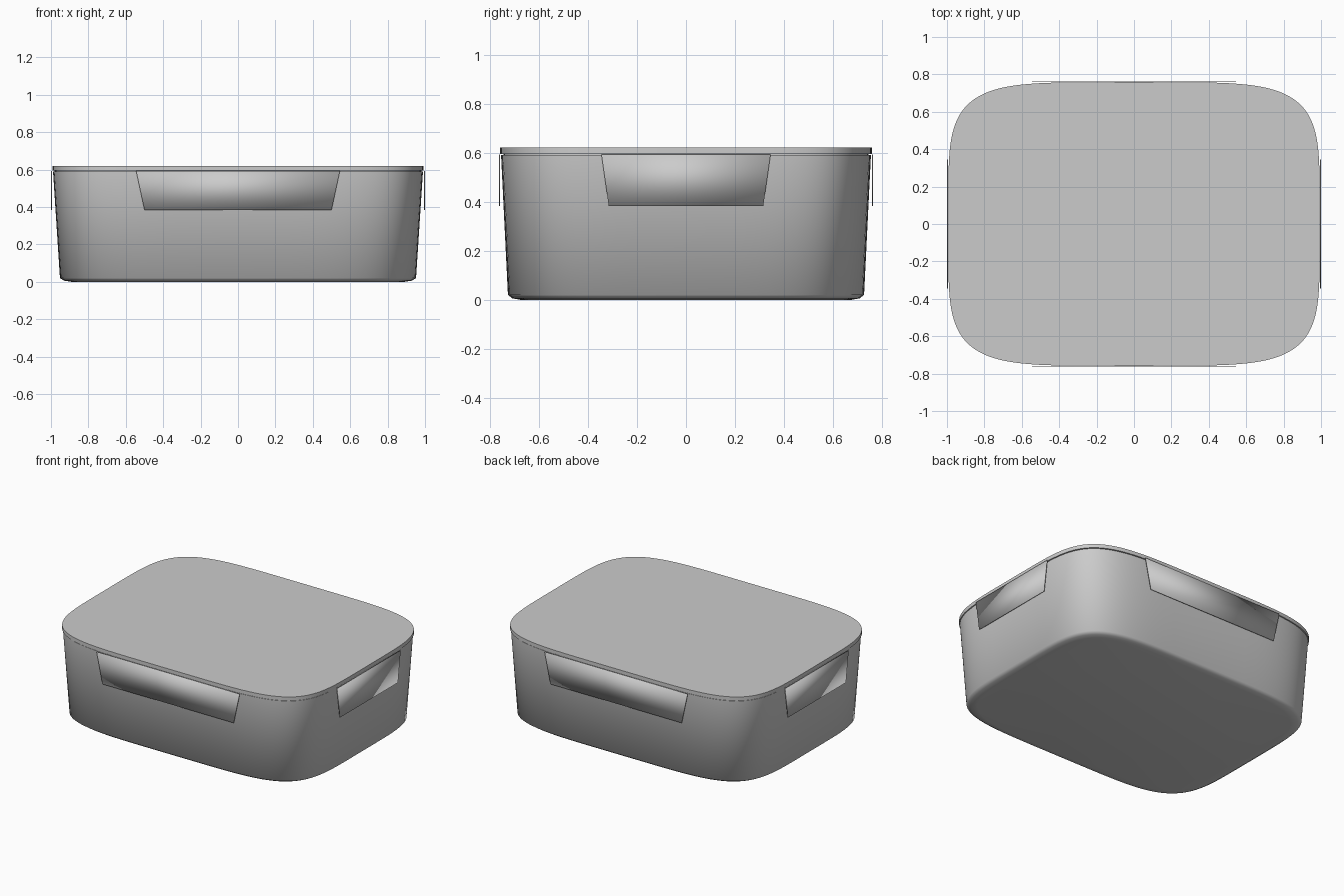
import bpy, bmesh, math

if "Cube" in bpy.data.objects:
    bpy.data.objects.remove(bpy.data.objects["Cube"])

SEGMENTS = 128
POWER = 2 / 5


def outline(rx, ry, z):
    """Rounded-rectangle (superellipse) ring of points."""
    pts = []
    for i in range(SEGMENTS):
        a = 2 * math.pi * i / SEGMENTS
        c, s = math.cos(a), math.sin(a)
        pts.append((rx * math.copysign(abs(c) ** POWER, c),
                    ry * math.copysign(abs(s) ** POWER, s), z))
    return pts


def finish(name, bm, angle=None):
    bmesh.ops.recalc_face_normals(bm, faces=bm.faces)
    mesh = bpy.data.meshes.new(name)
    bm.to_mesh(mesh)
    bm.free()
    ob = bpy.data.objects.new(name, mesh)
    bpy.context.collection.objects.link(ob)
    bpy.ops.object.select_all(action='DESELECT')
    ob.select_set(True)
    bpy.context.view_layer.objects.active = ob
    if angle is None:
        bpy.ops.object.shade_smooth()
    else:
        bpy.ops.object.shade_smooth_by_angle(angle=math.radians(angle))
    return ob


def loft(name, sections, angle):
    """Skin a stack of outlines and cap both ends."""
    bm = bmesh.new()
    rings = [[bm.verts.new(p) for p in outline(*s)] for s in sections]
    for lo, hi in zip(rings, rings[1:]):
        for i in range(SEGMENTS):
            j = (i + 1) % SEGMENTS
            bm.faces.new((lo[i], lo[j], hi[j], hi[i]))
    bm.faces.new(rings[0][::-1])
    bm.faces.new(rings[-1])
    return finish(name, bm, angle)


def clip(name, top, bottom, dist, turn):
    """Thin tapered locking flap hanging from the lid edge."""
    bm = bmesh.new()
    shape = [(-bottom, 0.383), (bottom, 0.383), (top, 0.593), (-top, 0.593)]
    front = [bm.verts.new((x, -dist, z)) for x, z in shape]
    back = [bm.verts.new((x, -dist + 0.005, z)) for x, z in shape]
    bm.faces.new(front)
    bm.faces.new(back[::-1])
    for i in range(4):
        j = (i + 1) % 4
        bm.faces.new((front[j], front[i], back[i], back[j]))
    ob = finish(name, bm)
    ob.rotation_euler.z = turn


# Tapered container with a softened base edge
loft("container", [(0.89, 0.675, 0.0), (0.93, 0.708, 0.006),
                   (0.952, 0.726, 0.02), (0.989, 0.754, 0.59)], 80)

# Flat lid, sitting on a narrow recessed seam
loft("lid", [(0.98, 0.745, 0.588), (0.98, 0.745, 0.594),
             (0.993, 0.758, 0.594), (0.993, 0.758, 0.62)], 30)

# Locking flaps on all four sides
for side, turn in (("front", 0), ("back", math.pi)):
    clip(side + "_clip", 0.545, 0.50, 0.763, turn)
for side, turn in (("right", math.pi / 2), ("left", -math.pi / 2)):
    clip(side + "_clip", 0.345, 0.315, 1.0, turn)
